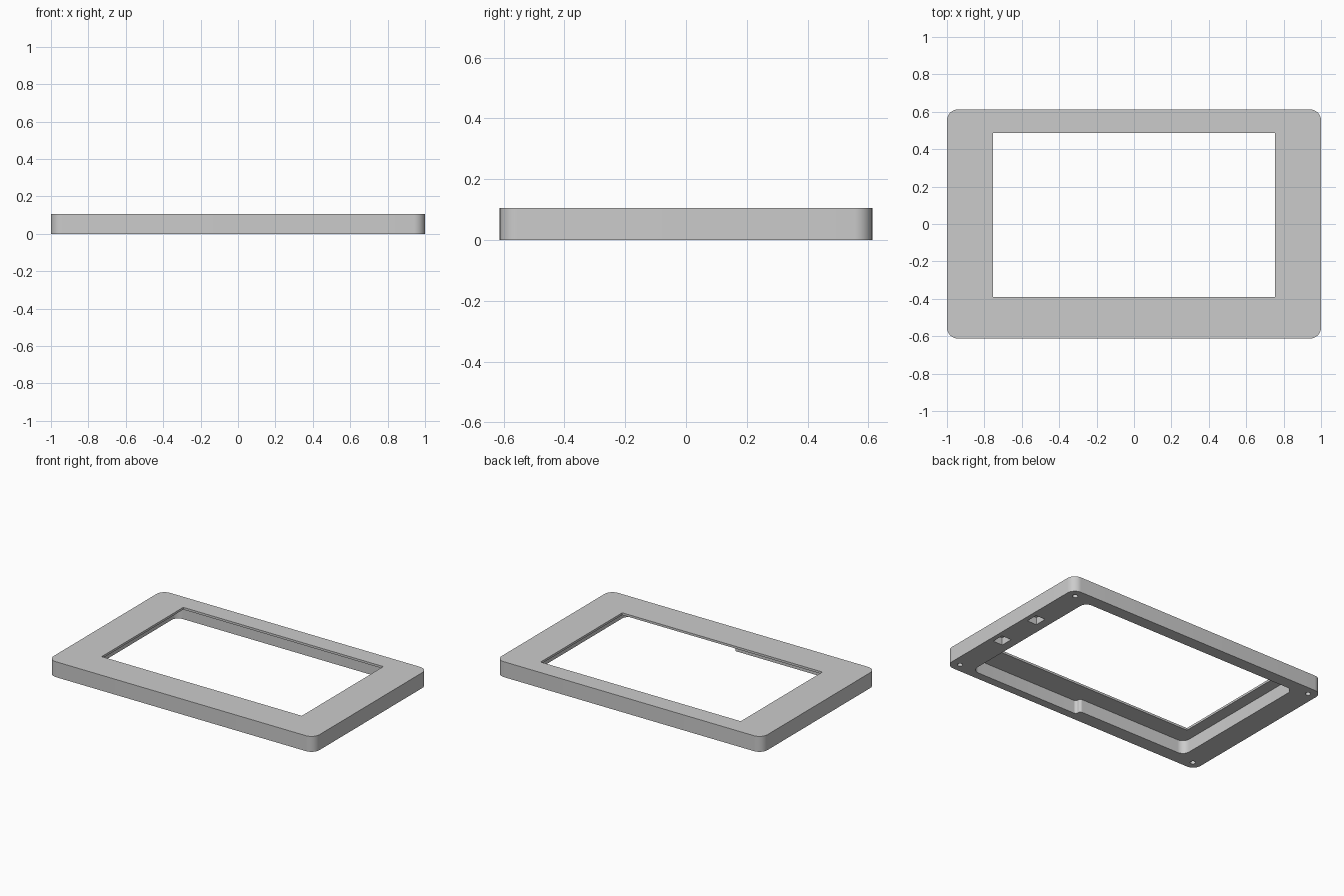
import bpy, bmesh, math
from mathutils import Vector

cube = bpy.data.objects.get("Cube")
if cube:
    bpy.data.objects.remove(cube)

HEIGHT = 0.105      # full frame thickness
LIP = 0.09          # underside of the thin lip around the window

grey = bpy.data.materials.new("plain grey")
grey.use_nodes = True
colour = (0.6, 0.6, 0.6, 1)
grey.diffuse_color = colour
grey.node_tree.nodes["Principled BSDF"].inputs["Base Color"].default_value = colour


def rounded(corners, steps=10):
    """Outline from right-angled corners (x, y, radius)."""
    pts = []
    n = len(corners)
    for i, (x, y, r) in enumerate(corners):
        p = Vector((x, y))
        if r == 0:
            pts.append(p)
            continue
        d1 = (Vector(corners[i - 1][:2]) - p).normalized()
        d2 = (Vector(corners[(i + 1) % n][:2]) - p).normalized()
        centre = p + (d1 + d2) * r
        for k in range(steps + 1):
            t = math.pi / 2 * k / steps
            pts.append(centre - (d2 * math.cos(t) + d1 * math.sin(t)) * r)
    return pts


def box(x0, x1, y0, y1, r=0):
    return rounded([(x0, y0, r), (x1, y0, r), (x1, y1, r), (x0, y1, r)])


def prism(name, outline, z0, z1):
    bm = bmesh.new()
    face = bm.faces.new([bm.verts.new((p.x, p.y, z0)) for p in outline])
    top = bmesh.ops.extrude_face_region(bm, geom=[face])["geom"]
    bmesh.ops.translate(bm, vec=(0, 0, z1 - z0),
                        verts=[v for v in top if isinstance(v, bmesh.types.BMVert)])
    bmesh.ops.recalc_face_normals(bm, faces=bm.faces)
    mesh = bpy.data.meshes.new(name)
    bm.to_mesh(mesh)
    bm.free()
    mesh.materials.append(grey)
    obj = bpy.data.objects.new(name, mesh)
    bpy.context.collection.objects.link(obj)
    return obj


# Outer body
frame = prism("bezel_frame", box(-1, 1, -0.613, 0.613, 0.06), 0, HEIGHT)

# Window opening, set toward the back
cutters = [prism("window_cutter", box(-0.753, 0.753, -0.39, 0.487), -0.1, 0.2)]

# Underside recess, deeper along the front on its left half
recess = rounded([(-0.835, -0.517, 0.05), (0, -0.517, 0.018), (0, -0.556, 0.018),
                  (0.835, -0.556, 0.05), (0.835, 0.53, 0.05), (-0.835, 0.53, 0.05)])
cutters.append(prism("recess_cutter", recess, -0.1, LIP))

# Blind screw holes in the corners
for sx in (-1, 1):
    for sy in (-1, 1):
        hole = [Vector((sx * 0.937 + 0.017 * math.cos(a), sy * 0.552 + 0.017 * math.sin(a)))
                for a in (math.tau * k / 24 for k in range(24))]
        cutters.append(prism("screw_hole_cutter", hole, -0.1, 0.07))

# Two small pockets in the left rail
for y in (-0.155, 0.172):
    cutters.append(prism("pocket_cutter", box(0.895, 0.967, y - 0.042, y + 0.042), -0.1, 0.05))

# Cut everything and bake the result
for c in cutters:
    c.hide_render = True
    mod = frame.modifiers.new(c.name, "BOOLEAN")
    mod.operation = "DIFFERENCE"
    mod.solver = "EXACT"
    mod.object = c
bpy.context.view_layer.update()
baked = bpy.data.meshes.new_from_object(frame.evaluated_get(bpy.context.evaluated_depsgraph_get()))
frame.modifiers.clear()
frame.data = baked
for c in cutters:
    bpy.data.objects.remove(c)

# Smooth the rounded corners, keep the edges sharp
for o in bpy.context.selected_objects:
    o.select_set(False)
frame.select_set(True)
bpy.context.view_layer.objects.active = frame
bpy.ops.object.shade_smooth_by_angle(angle=math.radians(30))
